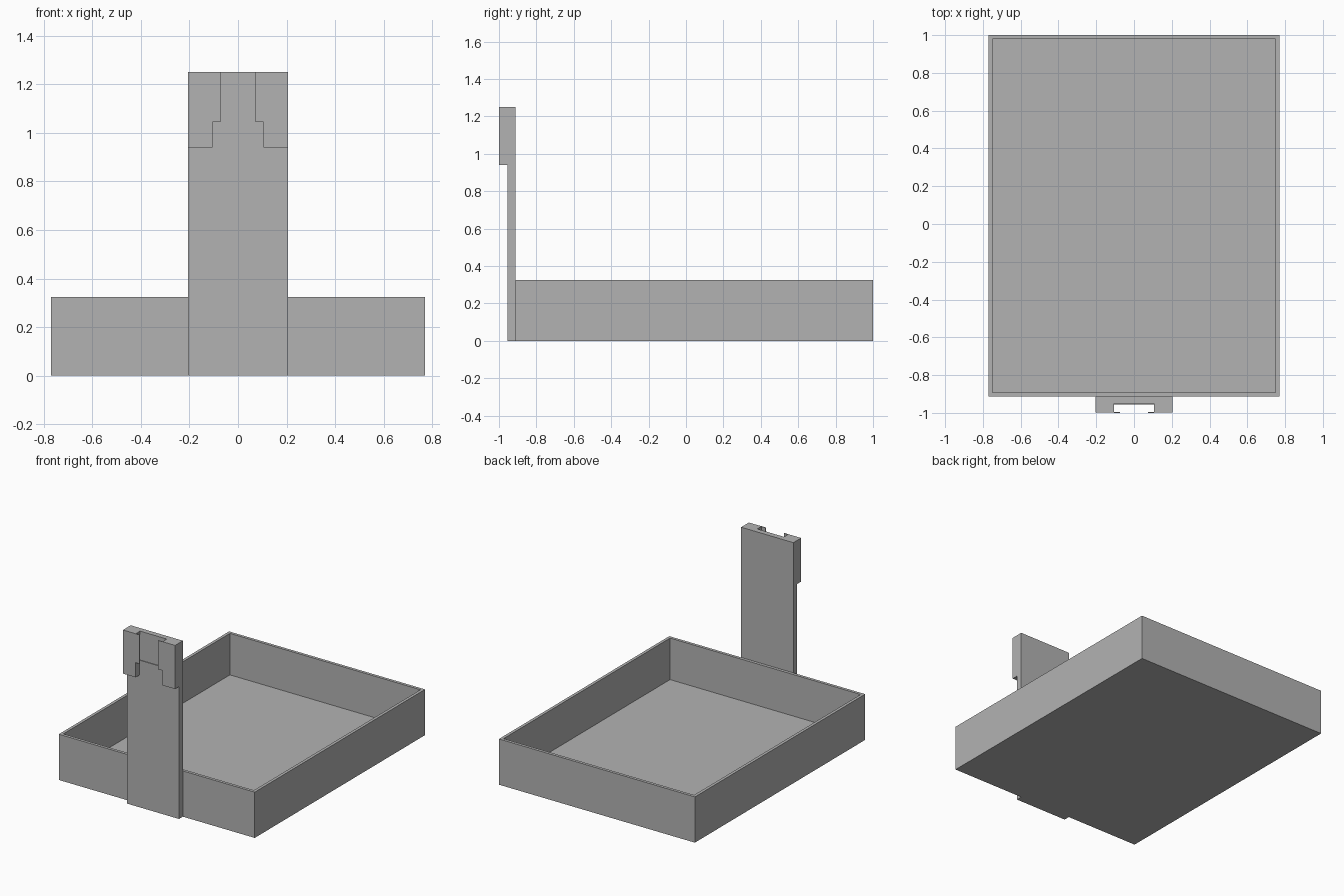
import bpy
import bmesh

cube = bpy.data.objects.get("Cube")
if cube:
    bpy.data.objects.remove(cube, do_unlink=True)

grey = bpy.data.materials.new("plain grey")
grey.use_nodes = True
colour = (0.45, 0.45, 0.45, 1)
grey.diffuse_color = colour
grey.node_tree.nodes["Principled BSDF"].inputs["Base Color"].default_value = colour


def box(name, x, y, z):
    """Axis-aligned box from (low, high) ranges."""
    bm = bmesh.new()
    bmesh.ops.create_cube(bm, size=1)
    for v in bm.verts:
        v.co = [r[0] if c < 0 else r[1] for c, r in zip(v.co, (x, y, z))]
    mesh = bpy.data.meshes.new(name)
    bm.to_mesh(mesh)
    bm.free()
    mesh.materials.append(grey)
    obj = bpy.data.objects.new(name, mesh)
    bpy.context.collection.objects.link(obj)
    return obj


# Open tray: the top face is inset and pushed down to the floor
wall, floor = 0.03, 0.03
tray = box("tray", (-0.77, 0.77), (-0.912, 1), (0, 0.325))
bm = bmesh.new()
bm.from_mesh(tray.data)
bm.faces.ensure_lookup_table()
top = max(bm.faces, key=lambda f: f.calc_center_median().z)
bmesh.ops.inset_region(bm, faces=[top], thickness=wall)
inner = bmesh.ops.extrude_discrete_faces(bm, faces=[top])["faces"][0]
for v in inner.verts:
    v.co.z = floor
bm.to_mesh(tray.data)
bm.free()

# Upright post, with a shallow slot cut into its upper front face
half, slot, ledge, height = 0.205, 0.105, 1.045, 1.25
post = box("post", (-half, half), (-0.955, -0.912), (0, height))
cutter = box("slot_cutter", (-slot, slot), (-1.1, -0.95), (ledge, height + 0.1))
cutter.hide_render = True
cutter.hide_viewport = True
cut = post.modifiers.new("slot", "BOOLEAN")
cut.operation = "DIFFERENCE"
cut.solver = "EXACT"
cut.object = cutter

# Side rails and the thin lips that hold the slot
for side, s in (("left", 1), ("right", -1)):
    box(side + "_rail", sorted((s * slot, s * half)), (-0.999, -0.955), (0.94, height))
    box(side + "_lip", sorted((s * 0.073, s * (slot + 0.002))), (-1, -0.995), (ledge, height))
